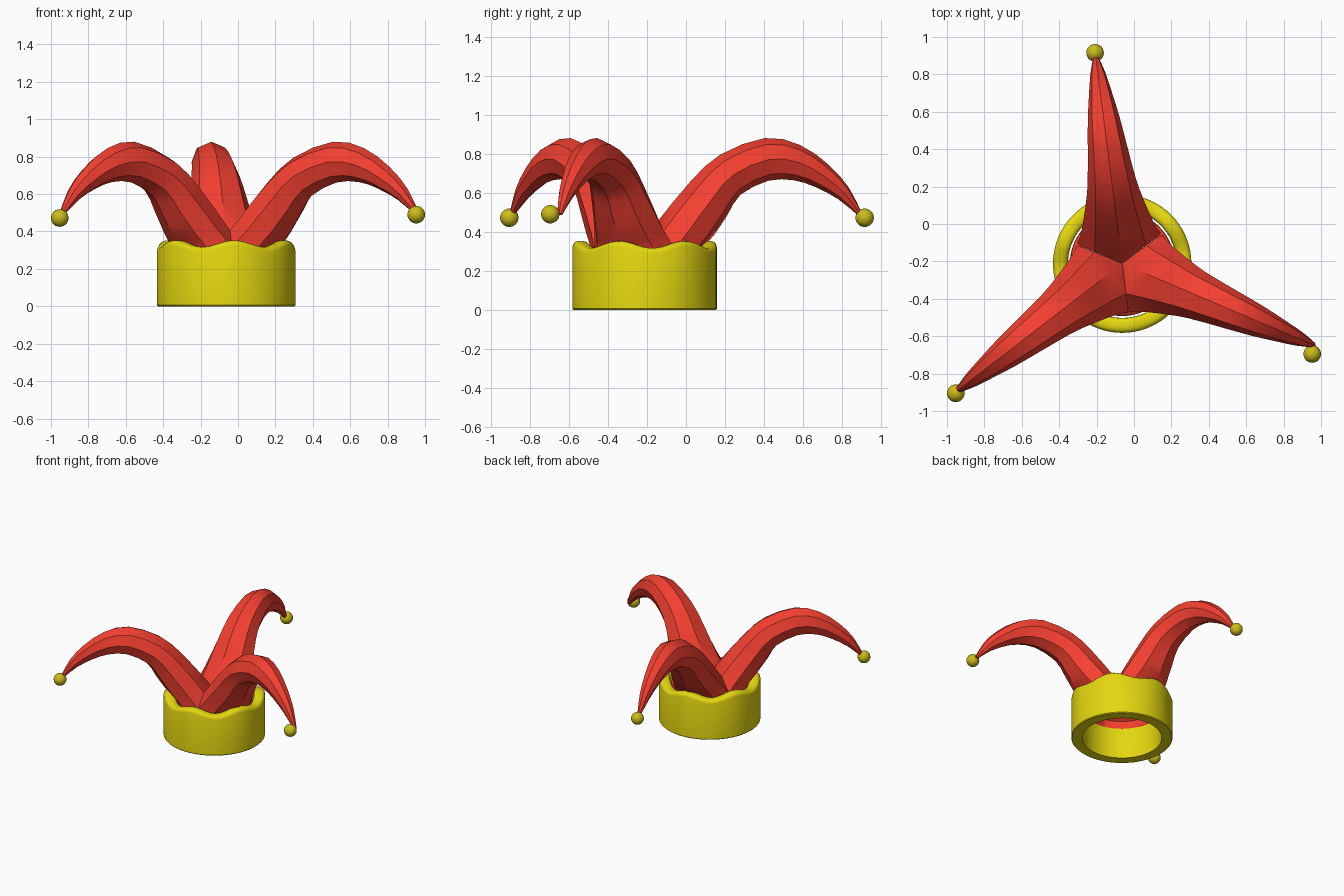
import bpy, bmesh
from math import sin, cos, pi, radians
from mathutils import Vector, Matrix

if "Cube" in bpy.data.objects:
    bpy.data.objects.remove(bpy.data.objects["Cube"])

CX, CY = -0.063, -0.212
ANGLES = [97.3, 217.6, 337.0]


def material(name, rgb):
    m = bpy.data.materials.new(name)
    m.diffuse_color = (*rgb, 1)
    m.use_nodes = True
    m.node_tree.nodes["Principled BSDF"].inputs["Base Color"].default_value = m.diffuse_color
    return m


RED = material("red_cloth", (0.9, 0.05, 0.03))
YELLOW = material("yellow_trim", (0.78, 0.68, 0.005))
GOLD = material("gold_bell", (0.6, 0.5, 0.01))


def finish(bm, name, mat, angle):
    bmesh.ops.recalc_face_normals(bm, faces=bm.faces)
    me = bpy.data.meshes.new(name)
    bm.to_mesh(me)
    bm.free()
    ob = bpy.data.objects.new(name, me)
    bpy.context.collection.objects.link(ob)
    me.materials.append(mat)
    bpy.ops.object.select_all(action='DESELECT')
    ob.select_set(True)
    bpy.context.view_layer.objects.active = ob
    bpy.ops.object.shade_smooth_by_angle(angle=radians(angle))
    return ob


def skin(bm, rings, closed=False):
    # bridge successive rings of points with quads
    vs = [[bm.verts.new(p) for p in r] for r in rings]
    n = len(vs[0])
    for i in range(len(vs) if closed else len(vs) - 1):
        a, b = vs[i], vs[(i + 1) % len(vs)]
        for j in range(n):
            k = (j + 1) % n
            bm.faces.new((a[j], a[k], b[k], b[j]))
    return vs


def lathe(name, profile, mat, closed, wave=0.0, n=72):
    # profile rows: radius, height, share of the wave
    rings = []
    for r, z, share in profile:
        ring = []
        for j in range(n):
            t = 2 * pi * j / n
            dz = wave * share * cos(6 * (t - radians(97.3)))
            ring.append((CX + r * cos(t), CY + r * sin(t), z + dz))
        rings.append(ring)
    bm = bmesh.new()
    skin(bm, rings, closed)
    return finish(bm, name, mat, 35)


# Head band with a wavy, rounded top edge
lathe("head_band", [
    (0.29, 0, 0), (0.364, 0, 0), (0.37, 0.006, 0), (0.37, 0.308, 1),
    (0.366, 0.322, 1), (0.355, 0.332, 1), (0.34, 0.335, 1), (0.315, 0.335, 1),
    (0.30, 0.329, 1), (0.292, 0.318, 1), (0.29, 0.30, 1)], YELLOW, True, 0.018)

# Cloth rim tucked inside the band
lathe("cloth_rim", [(0.28, 0.24, 0), (0.278, 0.30, 0), (0.225, 0.335, 0)],
      RED, False)

# Horn sections: top (r, z), bottom (r, z), half width
SECTIONS = [
    (-0.06, 0.25, 0.28, 0.25, 0.24),
    (0.00, 0.36, 0.305, 0.32, 0.215),
    (0.065, 0.45, 0.36, 0.385, 0.19),
    (0.235, 0.656, 0.43, 0.49, 0.155),
    (0.39, 0.795, 0.495, 0.59, 0.13),
    (0.62, 0.88, 0.64, 0.662, 0.105),
    (0.80, 0.846, 0.77, 0.664, 0.085),
    (0.95, 0.744, 0.88, 0.63, 0.062),
    (1.055, 0.626, 1.00, 0.567, 0.04),
    (1.122, 0.495, 1.10, 0.485, 0.014),
]


def smooth_sections(rows, steps=2):
    out = []
    for i in range(len(rows) - 1):
        p = [rows[max(0, min(len(rows) - 1, i + d))] for d in (-1, 0, 1, 2)]
        for s in range(steps):
            t = s / steps
            out.append([0.5 * (2 * b + (c - a) * t + (2 * a - 5 * b + 4 * c - d) * t * t
                               + (3 * b - a - 3 * c + d) * t ** 3)
                        for a, b, c, d in zip(*p)])
    return out + [rows[-1]]


# Three drooping eight-sided horns, trimmed to meet along seams
for i, ang in enumerate(ANGLES):
    rings = []
    for tr, tz, br, bz, hw in smooth_sections(SECTIONS):
        mid = Vector(((tr + br) / 2, 0, (tz + bz) / 2))
        up = Vector(((tr - br) / 2, 0, (tz - bz) / 2))
        rings.append([mid + up * cos(k * pi / 4) + Vector((0, hw * sin(k * pi / 4), 0))
                      for k in range(8)])
    bm = bmesh.new()
    vs = skin(bm, rings)
    bm.faces.new(vs[-1])
    for side in (1, -1):
        bmesh.ops.bisect_plane(
            bm, geom=bm.verts[:] + bm.edges[:] + bm.faces[:], plane_co=(0, 0, 0),
            plane_no=(-sin(pi / 3), side * cos(pi / 3), 0), clear_outer=True)
    bmesh.ops.transform(bm, verts=bm.verts, matrix=Matrix.Translation((CX, CY, 0))
                        @ Matrix.Rotation(radians(ang), 4, 'Z'))
    finish(bm, f"horn_{i + 1}", RED, 32)

# Bells on the horn tips
for i, p in enumerate([(-0.208, 0.915, 0.472), (-0.953, -0.905, 0.472), (0.953, -0.695, 0.49)]):
    bm = bmesh.new()
    bmesh.ops.create_uvsphere(bm, u_segments=24, v_segments=16, radius=0.047,
                              matrix=Matrix.Translation(p))
    finish(bm, f"bell_{i + 1}", GOLD, 60)
